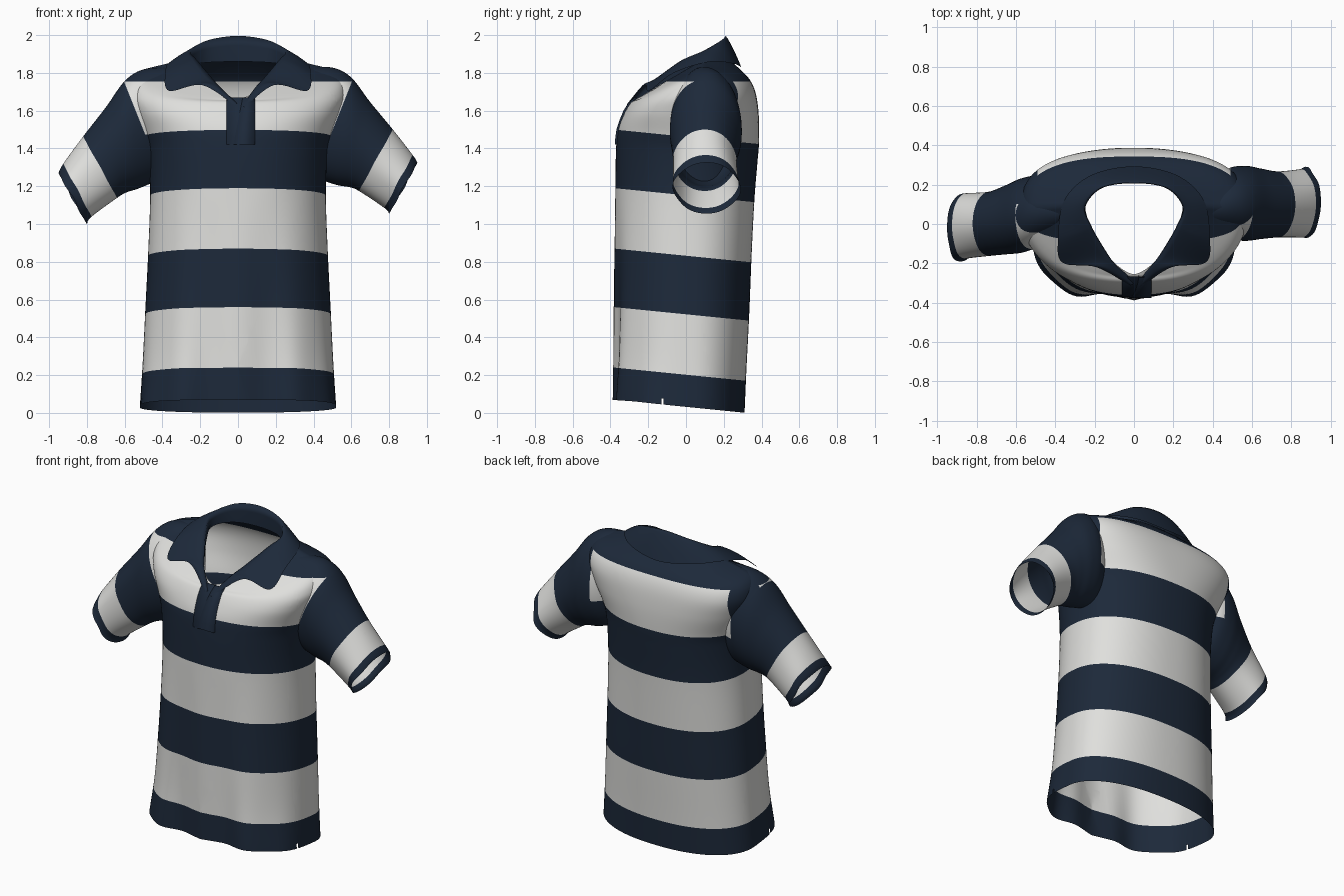
import bpy, bmesh, math
from mathutils import Vector

if "Cube" in bpy.data.objects:
    bpy.data.objects.remove(bpy.data.objects["Cube"])


def material(name, col):
    m = bpy.data.materials.new(name)
    m.diffuse_color = (*col, 1)
    m.use_nodes = True
    m.node_tree.nodes["Principled BSDF"].inputs["Base Color"].default_value = m.diffuse_color
    return m


NAVY, GREY = 0, 1
MATS = [material("navy cloth", (0.012, 0.022, 0.042)),
        material("pale grey cloth", (0.74, 0.74, 0.72))]


def smooth_rows(rows, k):
    """Catmull-Rom through rows of numbers, k steps per segment."""
    out, n = [], len(rows)
    for i in range(n - 1):
        p = [rows[max(0, min(n - 1, i + d))] for d in (-1, 0, 1, 2)]
        for j in range(k):
            t = j / k
            out.append([0.5 * (2 * b + (c - a) * t + (2*a - 5*b + 4*c - d) * t*t
                               + (3*b - a - 3*c + d) * t**3) for a, b, c, d in zip(*p)])
    out.append(list(rows[-1]))
    return out


def loft(rings, closed):
    bm = bmesh.new()
    grid = [[bm.verts.new(p) for p in r] for r in rings]
    n = len(rings[0])
    for i in range(len(grid) - 1):
        for j in range(n if closed else n - 1):
            k = (j + 1) % n
            f = bm.faces.new((grid[i][j], grid[i][k], grid[i+1][k], grid[i+1][j]))
            f.material_index = NAVY
    return bm


def cut(bm, co, no):
    bmesh.ops.bisect_plane(bm, geom=bm.verts[:] + bm.edges[:] + bm.faces[:],
                           dist=1e-5, plane_co=co, plane_no=no)


def finish(bm, name):
    bmesh.ops.recalc_face_normals(bm, faces=bm.faces[:])
    for f in bm.faces:
        f.smooth = True
    me = bpy.data.meshes.new(name)
    bm.to_mesh(me)
    bm.free()
    for m in MATS:
        me.materials.append(m)
    ob = bpy.data.objects.new(name, me)
    bpy.context.collection.objects.link(ob)
    return ob


# Stripe level: stripes tilt down slightly toward the back
def level(p):
    return p.z + 0.1 * (p.y + 0.38)


def past_armhole(p):
    if p.y > .1:
        return abs(p.x) > .49
    return 0.25 * (abs(p.x) - 0.49) - 0.1 * (p.z - 1.47) > 0


YOKE = 1.755


def chest_panel(p):
    return level(p) > 1.5 and p.z < YOKE and not past_armhole(p)


def cut_stripes(bm, levels):
    for s in levels:
        cut(bm, (0, -0.38, s), (0, 0.1, 1))
    cut(bm, (0, 0, YOKE), (0, 0, 1))
    for sx in (1, -1):
        cut(bm, (0.49 * sx, 0, 1.47), (0.25 * sx, 0, -0.1))
        cut(bm, (0.49 * sx, 0, 0), (1, 0, 0))


# Body: half width, middle y, front y, back y, front z, side z, back z, front and back power
keys = []
for s, w, yf, yb, n in [(.07, .52, -.372, .31, 3.3), (.3, .505, -.372, .32, 2.7),
                        (.6, .49, -.374, .335, 2.4), (.9, .475, -.374, .347, 2.25),
                        (1.2, .465, -.374, .362, 2.2), (1.4, .475, -.37, .378, 2.25),
                        (1.5, .50, -.36, .386, 2.3)]:
    keys.append((w, .03, yf, yb, s - .1 * (yf + .38), s - .041, s - .1 * (yb + .38), n, 2.25))
keys += [(.55, .05, -.33, .386, 1.58, 1.60, 1.56, 2.4, 2.5),
         (.575, .07, -.295, .372, 1.64, 1.705, 1.68, 2.3, 2.7),
         (.535, .08, -.27, .34, 1.655, 1.80, 1.76, 2.1, 2.6),
         (.38, .09, -.262, .285, 1.662, 1.848, 1.82, 1.8, 2.4),
         (.25, .10, -.255, .215, 1.665, 1.875, 1.88, 1.55, 2.4)]
rings = []
for w, ym, yf, yb, zf, zs, zb, nf, nb in smooth_rows(keys, 7):
    ring = []
    for j in range(112):
        a = 2 * math.pi * j / 112
        c, s = math.cos(a), math.sin(a)
        n = nf if s < 0 else nb
        x = w * math.copysign(abs(c) ** (2 / n), c)
        t = abs(s) ** (2 / n)
        y = ym + t * ((yf if s < 0 else yb) - ym)
        z = zs + t * ((zf if s < 0 else zb) - zs)
        if s < 0:   # soft hanging folds in the front
            y -= 0.017 * t * math.cos(2 * math.pi * x / 0.3) * max(0, 1 - z / 1.15)
        ring.append((x, y, z))
    rings.append(ring)
body = loft(rings, True)
cut_stripes(body, (.24, .56, .87, 1.19, 1.5))
# small slits at the sides of the hem
for y in (-.13, -.118):
    cut(body, (0, y, 0), (0, 1, 0))
cut(body, (0, 0, .075), (0, 0, 1))
slit = []
for f in body.faces:
    p = f.calc_center_median()
    s = level(p)
    f.material_index = GREY if (.24 < s < .56 or .87 < s < 1.19 or chest_panel(p)) else NAVY
    if -.13 < p.y < -.118 and p.z < .075 and abs(p.x) > .3:
        slit.append(f)
bmesh.ops.delete(body, geom=slit, context='FACES')
finish(body, "shirt_body")

# Sleeves: top x, top z, bottom x, bottom z, front y, back y
SLEEVE = [(.36, 1.83, .38, 1.26, -.05, .20), (.50, 1.828, .45, 1.23, -.075, .28),
          (.60, 1.775, .53, 1.205, -.085, .295), (.70, 1.645, .59, 1.195, -.075, .28),
          (.82, 1.50, .64, 1.175, -.066, .265), (.925, 1.365, .775, 1.085, -.065, .275),
          (.95, 1.325, .80, 1.055, -.065, .285)]


def sleeve(name, side, drop, shift):
    k, rings = 7, []
    data = smooth_rows(SLEEVE, k)
    for i, (tx, tz, bx, bz, yf, yb) in enumerate(data):
        f = i / (len(data) - 1)
        ring = []
        for j in range(64):
            a = 2 * math.pi * j / 64
            c, s = math.cos(a), math.sin(a)
            r = 1 + 0.04 * f * f * math.sin(4 * a + side) * s * s
            x = (tx + bx) / 2 + (tx - bx) / 2 * c * r
            z = (tz + bz) / 2 + (tz - bz) / 2 * c * r + drop * f
            y = (yf + yb) / 2 + (yb - yf) / 2 * s * r + shift * f ** .7
            # ripples toward the cuff
            x += 0.006 * f ** 3 * math.sin(5 * a) * s * s
            ring.append((side * x, y, z))
        rings.append(ring)
    bm = loft(rings, True)
    bm.faces.ensure_lookup_table()
    for i, f in enumerate(bm.faces):
        f.material_index = GREY if (i // 64) // k == 4 else NAVY
    cut_stripes(bm, (1.5,))
    for f in bm.faces:
        p = f.calc_center_median()
        if chest_panel(p):
            f.material_index = GREY
    finish(bm, name)


sleeve("right_sleeve", 1, 0, 0)
sleeve("left_sleeve", -1, -.055, -.13)

# Collar: fold line xyz, outer edge xyz, depth of the inner stand
COLLAR = [(.015, -.295, 1.62, .035, -.32, 1.615, .02), (.09, -.215, 1.725, .19, -.22, 1.735, .04),
          (.145, -.14, 1.785, .365, -.195, 1.705, .05), (.22, -.01, 1.875, .385, -.065, 1.80, .07),
          (.25, .09, 1.92, .355, .12, 1.858, .08), (.165, .185, 1.975, .22, .247, 1.85, .12),
          (0, .21, 2.0, 0, .293, 1.83, .14)]
left = [(-r[0], r[1], r[2], -r[3], r[4], r[5], r[6]) for r in COLLAR]
left[0] = (.005, -.29, 1.63, -.02, -.312, 1.63, .02)
sections = []
for fx, fy, fz, ox, oy, oz, d in smooth_rows(left + COLLAR[-2::-1], 8):
    F, O = Vector((fx, fy, fz)), Vector((ox, oy, oz))
    sec = [(fx * .985, fy * .985, fz - d), (fx * .985, fy * .985, fz - d * .4)]
    for i in range(9):
        t = i / 8
        p = F.lerp(O, t)
        p.z += 0.009 * math.sin(math.pi * t)
        p.y -= 0.006 * math.sin(math.pi * t) if fy < 0 else 0
        if i == 0:
            p.z -= 0.004
        sec.append(tuple(p))
    sections.append(sec)
finish(loft(sections, False), "collar")


# Button placket laid over the chest, with an overlapping flap
def placket(name, x0, x1, lift, slant):
    rows = []
    for z, y in [(1.42, -.368), (1.46, -.365), (1.5, -.359), (1.55, -.343), (1.6, -.322),
                 (1.64, -.296), (1.67, -.262)]:
        q = slant * (z - 1.42) / .25
        rows.append([(x0 + q, y + .004, z), (x0 + q, y - lift, z),
                     (x1, y - lift, z), (x1, y + .004, z)])
    finish(loft(rows, False), name)


placket("placket", -.06, .09, .005, 0)
placket("placket_flap", -.025, .088, .009, .05)
